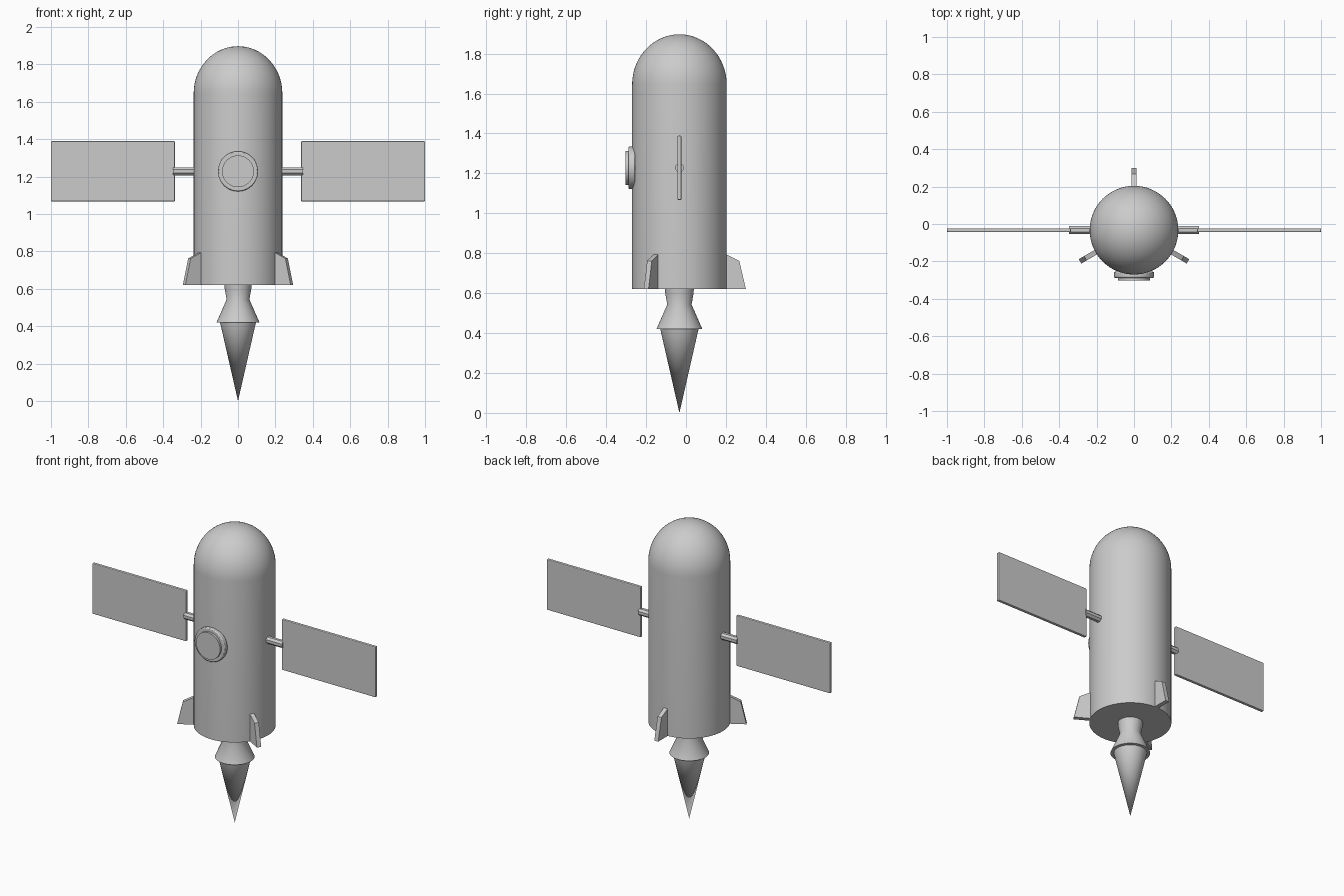
import bpy, bmesh, math
from mathutils import Matrix, Vector

if "Cube" in bpy.data.objects:
    bpy.data.objects.remove(bpy.data.objects["Cube"])

CY = -0.033          # body axis position in y
PZ = 1.228           # height of porthole and panels

grey = bpy.data.materials.new("light grey")
grey.diffuse_color = (0.6, 0.6, 0.6, 1)
grey.use_nodes = True
grey.node_tree.nodes["Principled BSDF"].inputs["Base Color"].default_value = grey.diffuse_color


def add(name, bm, smooth=None, bevel=0):
    bmesh.ops.recalc_face_normals(bm, faces=bm.faces)
    me = bpy.data.meshes.new(name)
    bm.to_mesh(me)
    bm.free()
    me.materials.append(grey)
    ob = bpy.data.objects.new(name, me)
    bpy.context.collection.objects.link(ob)
    if bevel:
        m = ob.modifiers.new("bevel", 'BEVEL')
        m.width, m.segments = bevel, 2
        m.limit_method, m.angle_limit = 'ANGLE', math.radians(50)
    if smooth:
        bpy.ops.object.select_all(action='DESELECT')
        ob.select_set(True)
        bpy.context.view_layer.objects.active = ob
        bpy.ops.object.shade_smooth_by_angle(angle=math.radians(smooth))
    return ob


def lathe(name, profile, steps=64, smooth=40):
    """Spin an (r, z) profile round the body axis."""
    bm = bmesh.new()
    vs = [bm.verts.new((r, CY, z)) for r, z in profile]
    es = [bm.edges.new(p) for p in zip(vs, vs[1:])]
    bmesh.ops.spin(bm, geom=vs + es, cent=(0, CY, 0), axis=(0, 0, 1),
                   angle=math.tau, steps=steps, use_duplicate=False)
    bmesh.ops.remove_doubles(bm, verts=bm.verts, dist=1e-5)
    return add(name, bm, smooth)


def rod(name, a, b, r, sides, smooth=None, bevel=0, turn=0.0):
    """Capped cylinder from point a to point b."""
    a, b = Vector(a), Vector(b)
    bm = bmesh.new()
    rot = (b - a).to_track_quat('Z', 'Y').to_matrix().to_4x4()
    bmesh.ops.create_cone(bm, cap_ends=True, segments=sides, radius1=r, radius2=r,
                          depth=(b - a).length,
                          matrix=Matrix.Translation((a + b) / 2) @ rot @ Matrix.Rotation(turn, 4, 'Z'))
    return add(name, bm, smooth, bevel)


# hull with domed nose
dome = [(0.237 * math.cos(t), 1.645 + 0.252 * math.sin(t))
        for t in (math.pi / 2 * i / 16 for i in range(16))]
lathe("hull", [(0, 0.62), (0.237, 0.62)] + dome + [(0, 1.897)])

# engine nozzle and exhaust flame
lathe("nozzle", [(0, 0.63), (0.073, 0.63), (0.071, 0.6), (0.061, 0.543), (0.115, 0.42), (0, 0.42)])
lathe("flame", [(0, 0.425), (0.097, 0.425), (0, 0.0)], smooth=60)

# porthole
rod("porthole_frame", (0, -0.255, PZ), (0, -0.288, PZ), 0.107, 48, 35, 0.006)
rod("porthole_glass", (0, -0.25, PZ), (0, -0.302, PZ), 0.085, 48, 35)

# solar panels and their struts
for side, s in (("left", -1), ("right", 1)):
    rod(side + "_strut", (s * 0.2, CY, PZ), (s * 0.347, CY, PZ), 0.023, 8, turn=math.pi / 8)
    bm = bmesh.new()
    bmesh.ops.create_cube(bm, size=1, matrix=Matrix.Translation((s * 0.6685, CY, PZ))
                          @ Matrix.Diagonal((0.663, 0.02, 0.322, 1)))
    add(side + "_solar_panel", bm, bevel=0.005)

# three tail fins
outline = [(0.18, 0.62), (0.333, 0.62), (0.3, 0.762), (0.237, 0.793), (0.18, 0.82)]
for name, deg in (("back_fin", 90), ("left_fin", 210), ("right_fin", 330)):
    bm = bmesh.new()
    f = bm.faces.new([bm.verts.new((r, -0.0135, z)) for r, z in outline])
    ext = bmesh.ops.extrude_face_region(bm, geom=[f])["geom"]
    bmesh.ops.translate(bm, vec=(0, 0.027, 0),
                        verts=[v for v in ext if isinstance(v, bmesh.types.BMVert)])
    bm.transform(Matrix.Translation((0, CY, 0)) @ Matrix.Rotation(math.radians(deg), 4, 'Z'))
    add(name, bm)
